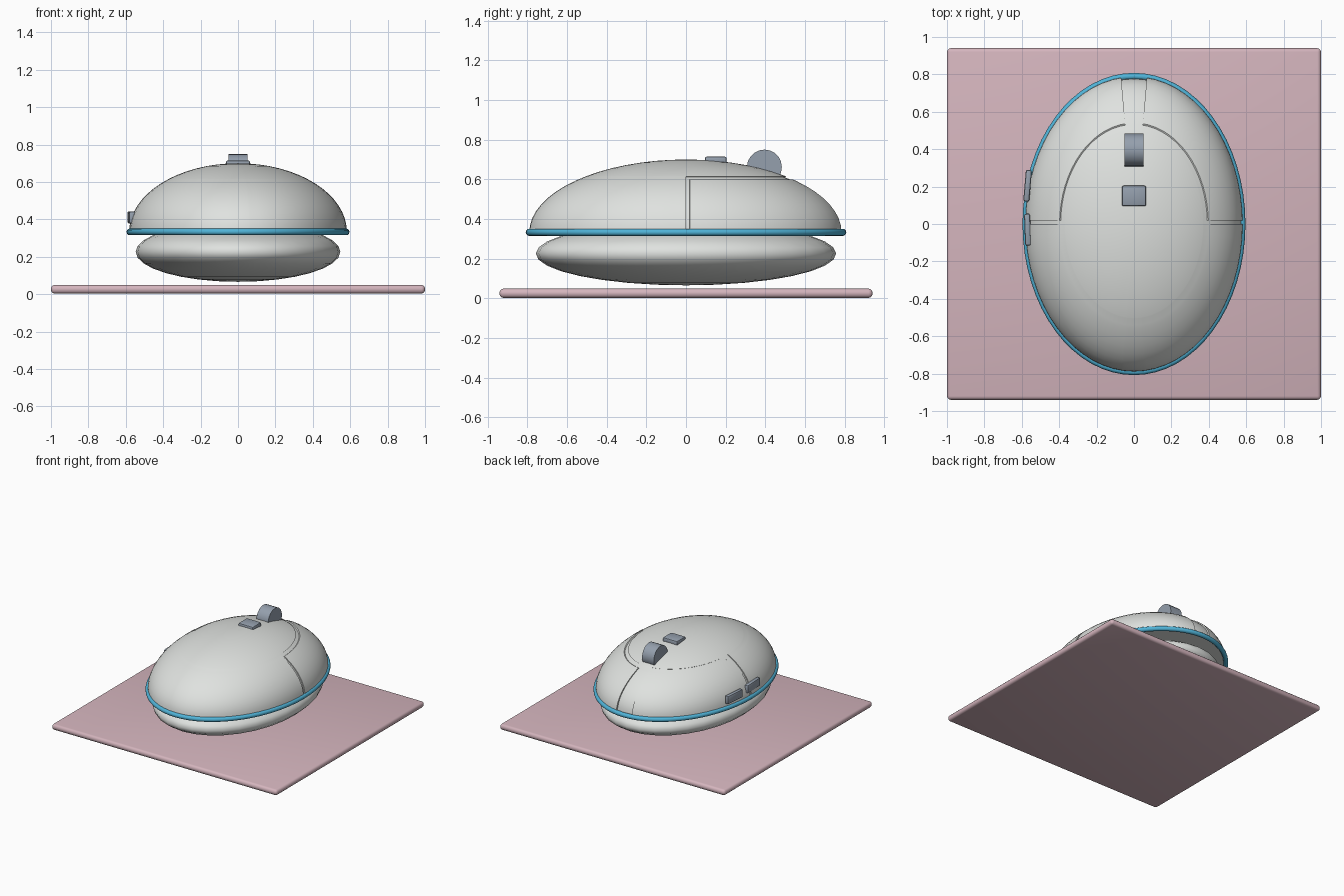
import bpy, bmesh, math
from mathutils import Matrix, Vector

if "Cube" in bpy.data.objects:
    bpy.data.objects.remove(bpy.data.objects["Cube"])


def material(name, rgb):
    m = bpy.data.materials.new(name)
    m.use_nodes = True
    m.diffuse_color = (*rgb, 1)
    m.node_tree.nodes["Principled BSDF"].inputs["Base Color"].default_value = (*rgb, 1)
    return m


SHELL = material("pale grey", (0.74, 0.76, 0.74))
TRIM = material("sky blue", (0.08, 0.45, 0.68))
BUTTON = material("slate grey", (0.30, 0.35, 0.42))
PINK = material("dusty pink", (0.66, 0.46, 0.51))


def finish(name, bm, mat, loc=(0, 0, 0), rot=(0, 0, 0), angle=30):
    bmesh.ops.recalc_face_normals(bm, faces=bm.faces)
    me = bpy.data.meshes.new(name)
    bm.to_mesh(me)
    bm.free()
    me.materials.append(mat)
    ob = bpy.data.objects.new(name, me)
    ob.location, ob.rotation_euler = loc, rot
    bpy.context.collection.objects.link(ob)
    bpy.ops.object.select_all(action="DESELECT")
    ob.select_set(True)
    bpy.context.view_layer.objects.active = ob
    bpy.ops.object.shade_smooth_by_angle(angle=math.radians(angle))
    return ob


def rounded_box(name, size, bevel, mat, loc, rot=(0, 0, 0), segments=2):
    bm = bmesh.new()
    bmesh.ops.create_cube(bm, size=1)
    bmesh.ops.scale(bm, vec=size, verts=bm.verts)
    bmesh.ops.bevel(bm, geom=bm.edges[:], offset=bevel, segments=segments,
                    profile=0.5, affect="EDGES")
    return finish(name, bm, mat, loc, rot)


def cut(bm, co, normal, **kw):
    geom = bm.verts[:] + bm.edges[:] + bm.faces[:]
    return bmesh.ops.bisect_plane(bm, geom=geom, dist=1e-5, plane_co=co,
                                  plane_no=normal, **kw)


# Mat under the mouse
rounded_box("mouse_mat", (2, 1.88, 0.046), 0.02, PINK, (0, 0, 0.026), segments=3)

# Lower body
bm = bmesh.new()
bmesh.ops.create_uvsphere(bm, u_segments=32, v_segments=16, radius=1)
bmesh.ops.scale(bm, vec=(0.547, 0.757, 0.16), verts=bm.verts)
finish("lower_body", bm, SHELL, (0, 0, 0.226), angle=60)

# Upper shell: half ellipsoid with recessed seams around the two click buttons
BAND_LOW, BAND_HIGH, GAP, WEDGE = 0.728, 0.768, 0.024, math.radians(6.8)
bm = bmesh.new()
bmesh.ops.create_uvsphere(bm, u_segments=64, v_segments=32, radius=1)
cut(bm, (0, 0, 0), (0, 0, 1), clear_inner=True)
for z in (BAND_LOW, BAND_HIGH):
    cut(bm, (0, 0, z), (0, 0, 1))
for y in (0, GAP):
    cut(bm, (0, y, 0), (0, 1, 0))
for side in (-1, 1):
    cut(bm, (0, 0, 0), (math.cos(WEDGE), side * math.sin(WEDGE), 0))


def in_seam(face):
    c = face.calc_center_median()
    if c.y < 0 or c.z > BAND_HIGH:
        return False
    return c.y < GAP or c.z > BAND_LOW or abs(c.x) < c.y * math.tan(WEDGE)


seam = [f for f in bm.faces if in_seam(f)]
new = bmesh.ops.extrude_face_region(bm, geom=seam)["geom"]
left_over = [f for f in seam if f.is_valid]
if left_over:
    bmesh.ops.delete(bm, geom=left_over, context="FACES_ONLY")
sunk = [v for v in new if isinstance(v, bmesh.types.BMVert)]
bmesh.ops.scale(bm, vec=Vector((1, 1, 1)) * 0.985, verts=sunk)
bmesh.ops.scale(bm, vec=(0.582, 0.79, 0.367), verts=bm.verts)
finish("upper_shell", bm, SHELL, (0, 0, 0.333))

# Floor closing the shell
bm = bmesh.new()
bmesh.ops.create_circle(bm, cap_ends=True, segments=64, radius=1)
bmesh.ops.scale(bm, vec=(0.578, 0.786, 1), verts=bm.verts)
finish("shell_floor", bm, SHELL, (0, 0, 0.332))

# Trim ring: small circle swept round an ellipse
bm = bmesh.new()
SEG, TUBE = 64, 12
rings = []
for i in range(SEG):
    a = math.tau * i / SEG
    ring = []
    for j in range(TUBE):
        b = math.tau * j / TUBE
        r = 0.018 * math.cos(b)
        ring.append(bm.verts.new(((0.578 + r) * math.cos(a), (0.79 + r) * math.sin(a),
                                  0.018 * math.sin(b))))
    rings.append(ring)
for i in range(SEG):
    p, q = rings[i], rings[(i + 1) % SEG]
    for j in range(TUBE):
        k = (j + 1) % TUBE
        bm.faces.new((p[j], q[j], q[k], p[k]))
finish("trim_ring", bm, TRIM, (0, 0, 0.333), angle=60)

# Scroll wheel
bm = bmesh.new()
bmesh.ops.create_cone(bm, cap_ends=True, segments=20, radius1=0.088, radius2=0.088,
                      depth=0.104, matrix=Matrix.Rotation(math.pi / 2, 4, "Y"))
finish("scroll_wheel", bm, BUTTON, (0, 0.395, 0.662))

# Top and side buttons
rounded_box("top_button", (0.13, 0.11, 0.04), 0.01, BUTTON, (0, 0.15, 0.695))
for name, y, turn in (("rear_side_button", 0.205, -5), ("front_side_button", -0.03, 2)):
    rounded_box(name, (0.032, 0.17, 0.066), 0.01, BUTTON,
                (-0.569, y, 0.41), (0, 0, math.radians(turn)))
